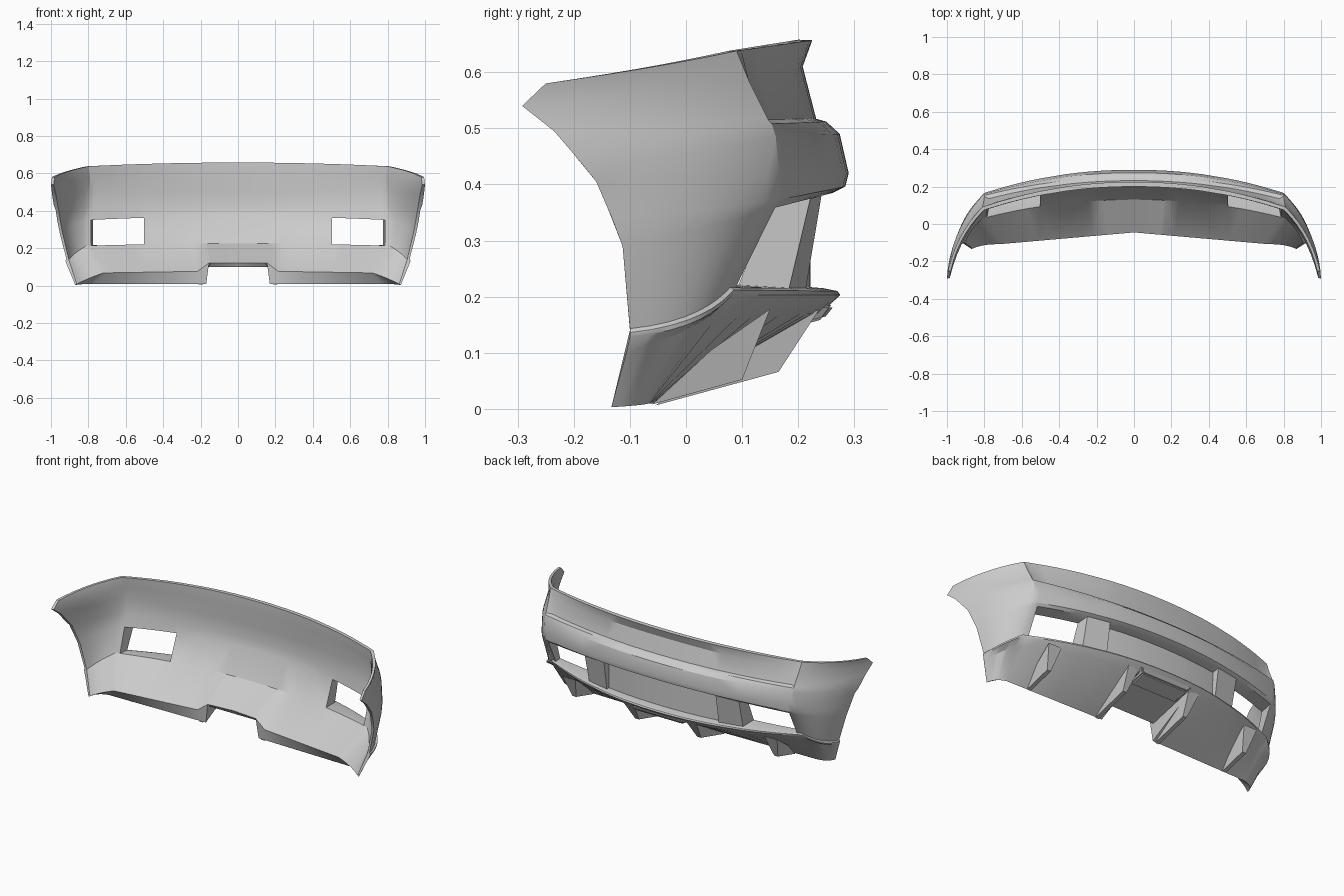
import bpy, bmesh
from mathutils import Vector

if "Cube" in bpy.data.objects:
    bpy.data.objects.remove(bpy.data.objects["Cube"])

# Each row: centre (y, z), corner (x, y, z), wheel-arch end (x, y, z)
OUTER = [
    ((.225, .657), (.81, .09, .638), (.995, -.25, .58)),
    ((.208, .61), (.805, .112, .585), (1.0, -.292, .54)),
    ((.232, .517), (.80, .147, .515), (.995, -.235, .495)),
    ((.25, .512), (.80, .153, .508), (.99, -.205, .46)),
    ((.274, .49), (.80, .16, .485), (.985, -.18, .43)),
    ((.29, .42), (.80, .166, .42), (.975, -.16, .405)),
    ((.284, .396), (.80, .162, .372), (.965, -.132, .34)),
    ((.262, .385), (.80, .152, .357), (.955, -.113, .29)),
    ((.245, .215), (.80, .078, .216), (.918, -.10, .143)),
    ((.27, .21), (.81, .085, .212), (.922, -.10, .136)),
    ((.275, .203), (.81, .082, .203), (.921, -.10, .128)),
    ((.24, .17), (.805, .045, .165), (.91, -.106, .10)),
    ((-.05, .01), (.79, -.065, .010), (.87, -.133, .003)),
]
INNER = [
    ((.20, .658), (.80, .075, .638), (.98, -.25, .58)),
    ((.20, .60), (.79, .085, .58), (.985, -.288, .54)),
    ((.21, .50), (.79, .10, .50), (.975, -.233, .495)),
    ((.21, .42), (.79, .09, .42), (.96, -.158, .405)),
    ((.20, .37), (.81, .07, .35), (.94, -.112, .29)),
    ((.13, .225), (.81, .03, .213), (.905, -.10, .14)),
    ((-.045, .08), (.72, -.108, .068), (.862, -.131, .008)),
]
PANEL = [((.222, .375), (.80, .09, .36), (.9, 0, .3)),
         ((.222, .217), (.80, .07, .21), (.9, 0, .2))]
FR = [0, .1, .2, .215, .3, .37, .45, .62, .71, .79, .87, .97, 1]
SIDE = [.08, .18, .3, .42, .55, .7, .85, 1]
S1, S2, C = FR.index(.45), FR.index(.62), FR.index(.97)   # strut sides, window end
NC = len(FR) + len(SIDE)


def row_points(row, bulge=.022, power=2.1, dip=0):
    (yc, zc), corner, end = row
    corner, end = Vector(corner), Vector(end)
    pts = []
    for f in FR:
        k = f ** power
        pts.append(Vector((f * corner.x, yc + (corner.y - yc) * k, zc + (corner.z - zc) * k)))
    for t in SIDE:
        b = 4 * t * (1 - t)
        pts.append(corner.lerp(end, t) + Vector((b * bulge, b * bulge * .8, -b * dip)))
    return pts


def to_object(bm, name, mirror=True):
    bmesh.ops.recalc_face_normals(bm, faces=bm.faces)
    me = bpy.data.meshes.new(name)
    bm.to_mesh(me)
    bm.free()
    ob = bpy.data.objects.new(name, me)
    bpy.context.collection.objects.link(ob)
    for o in bpy.context.selected_objects:
        o.select_set(False)
    bpy.context.view_layer.objects.active = ob
    ob.select_set(True)
    bpy.ops.object.shade_smooth_by_angle(angle=.5)
    if mirror:
        m = ob.modifiers.new("mirror", 'MIRROR')
        m.use_clip = True
    return ob


# Bumper shell: outer skin, inner skin, openings and edges
bm = bmesh.new()
out_pts = [row_points(r, (.022 if i < 9 else .025 if i < 11 else .015),
                      1 if i == 12 else 2.1, .012 if 8 <= i <= 10 else 0)
           for i, r in enumerate(OUTER)]
in_pts = [row_points(r, .022 if i < 5 else .008, 1 if i == 6 else 2.1)
          for i, r in enumerate(INNER)]
for c, f in enumerate(FR):
    if f <= .2:                         # centre notch under the floor
        out_pts[-1][c].y, out_pts[-1][c].z = -.035, .10
    if f < .25:
        in_pts[-1][c].z = .122
    if f < 1:                           # recessed upper band kept crisp to its ends
        for r, inset in ((1, .008), (2, .018)):
            out_pts[r][c].y -= inset * f ** 2.1


def verts(rows):
    return [[bm.verts.new(p) for p in r] for r in rows]


O, I, P = verts(out_pts), verts(in_pts), verts([row_points(r) for r in PANEL])


def strip(a, b, c0=0, c1=NC - 1):
    for c in range(c0, c1):
        bm.faces.new((a[c], a[c + 1], b[c + 1], b[c]))


for i in range(len(O) - 1):
    if i == 7:
        strip(O[7], O[8], S1, S2)       # strut
        strip(O[7], O[8], C)            # side panel
    else:
        strip(O[i], O[i + 1])
for i in range(len(I) - 1):
    if i == 4:
        strip(I[4], I[5], 0, S2)
        strip(I[4], I[5], C)
    else:
        strip(I[i], I[i + 1])
strip(O[0], I[0])
strip(O[-1], I[-1])

# Closed grille recess between the struts
strip(O[7], P[0], 0, S1)
strip(P[0], P[1], 0, S1)
strip(P[1], O[8], 0, S1)
bm.faces.new((O[7][S1], P[0][S1], P[1][S1], O[8][S1]))
# Through windows at each side
strip(O[7], I[4], S2, C)
strip(O[8], I[5], S2, C)
for c in (S2, C):
    bm.faces.new((O[7][c], I[4][c], I[5][c], O[8][c]))
# Wheel-arch edge between the skins
pair = [0, 1, 2, 5, 7, 8, 12]
for i in range(6):
    ring = [O[k][-1] for k in range(pair[i], pair[i + 1] + 1)]
    bm.faces.new(ring + [I[i + 1][-1], I[i][-1]])
bmesh.ops.delete(bm, geom=[v for v in bm.verts if not v.link_faces], context='VERTS')
to_object(bm, "bumper_shell")


# Diffuser fins: tapered wedges hanging under the lip
def fin(name, x, front, ridge, top, w):
    b = bmesh.new()
    for s in (-1, 1):
        b.verts.new((x + s * .012, *front))
        b.verts.new((x + s * .012, *ridge))
        b.verts.new((x + s * w, *top))
        mid = (Vector(front) + Vector(top)) / 2
        b.verts.new((x + s * w * .8, mid.x, mid.y + .012))
    bmesh.ops.convex_hull(b, input=b.verts)
    to_object(b, name)


fin("inner_fins", .20, (-.055, .006), (.165, .066), (.238, .178), .034)
fin("outer_fins", .65, (-.06, .008), (.10, .052), (.15, .178), .042)

# Pad under the lip in the centre notch
b = bmesh.new()
bmesh.ops.create_cube(b, size=1)
for v in b.verts:
    low = v.co.z < 0
    back = v.co.y > 0
    v.co = (v.co.x * (.29 if low else .34), (.245 if low else .265) if back else .15,
            (.16 if back else .135) if low else .185)
bmesh.ops.bevel(b, geom=b.edges[:], offset=.006, segments=2, affect='EDGES')
to_object(b, "centre_pad", mirror=False)
